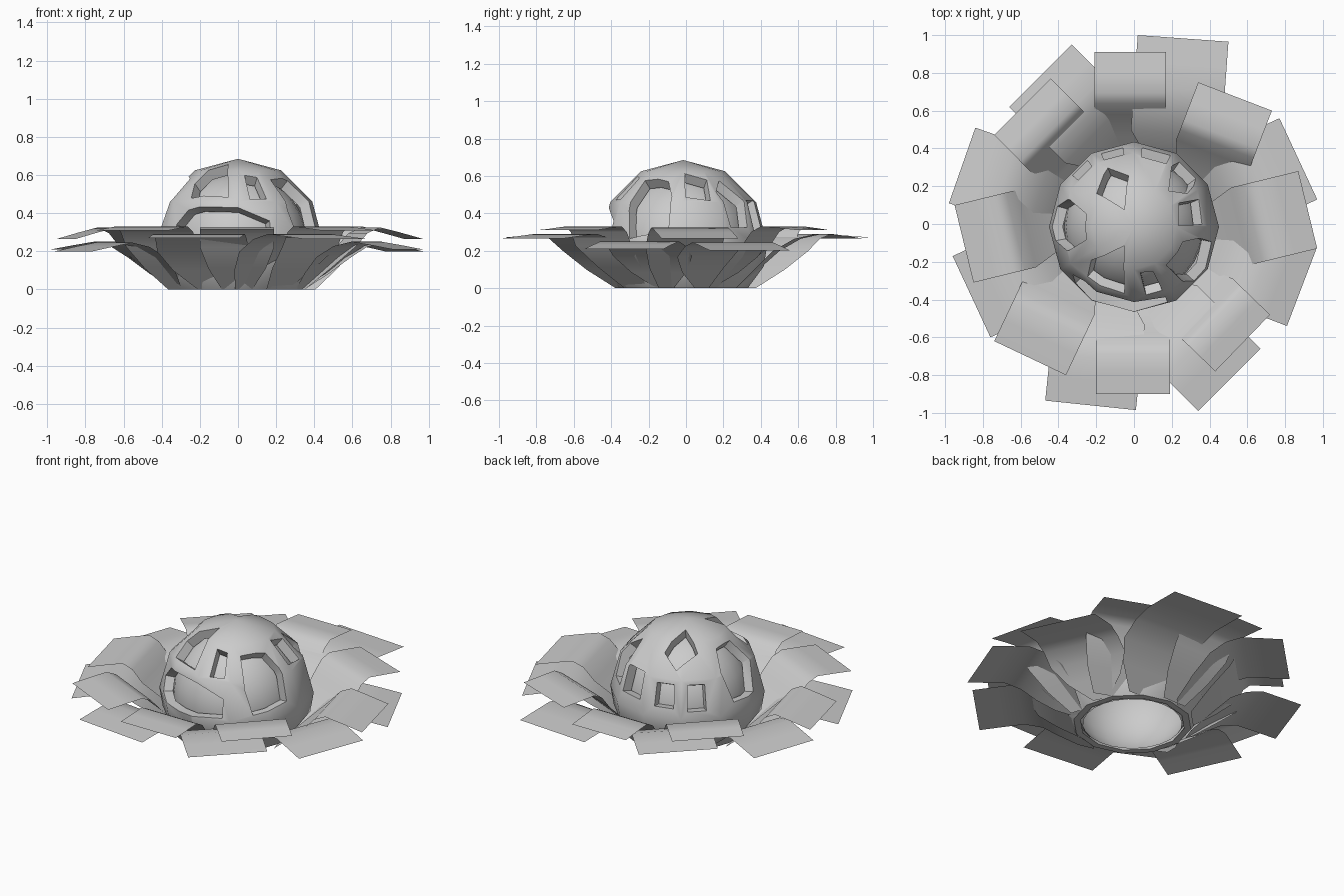
import bpy, bmesh
from math import sin, cos, pi, radians, sqrt
from mathutils import Vector

if "Cube" in bpy.data.objects:
    bpy.data.objects.remove(bpy.data.objects["Cube"])

C = Vector((0, -0.015, 0.235))   # dome centre
R = 0.45
T = 0.87                         # inner skin scale


def make_object(name, bm, recalc=True):
    if recalc:
        bmesh.ops.recalc_face_normals(bm, faces=bm.faces)
    me = bpy.data.meshes.new(name)
    bm.to_mesh(me)
    bm.free()
    ob = bpy.data.objects.new(name, me)
    bpy.context.collection.objects.link(ob)
    return ob


def smooth(ob, angle):
    bpy.ops.object.select_all(action='DESELECT')
    ob.select_set(True)
    bpy.context.view_layer.objects.active = ob
    bpy.ops.object.shade_smooth_by_angle(angle=radians(angle))


# Dome shell: 12-sided lathe with an outer and inner skin, open at the bottom
def dome_shell():
    bm = bmesh.new()
    outer = [(R * sin(a), R * cos(a)) for a in (pi / 6, pi / 3, pi / 2)]
    inner = [(r * T, z * T) for r, z in outer] + [(0.375, -0.12), (0.305, -C.z)]
    outer += [(0.43, -0.12), (0.345, -C.z)]
    rings = [[bm.verts.new(C + Vector((r * cos(i * pi / 6), r * sin(i * pi / 6), z)))
              for i in range(12)] for r, z in outer + inner[::-1]]
    top = bm.verts.new(C + Vector((0, 0, R)))
    under = bm.verts.new(C + Vector((0, 0, R * T)))
    for i in range(12):
        j = (i + 1) % 12
        for a, b in zip(rings, rings[1:]):
            bm.faces.new((a[i], a[j], b[j], b[i]))
        bm.faces.new((top, rings[0][i], rings[0][j]))
        bm.faces.new((under, rings[-1][j], rings[-1][i]))
    return make_object("dome", bm)


# Openings as (azimuth from front, elevation) outlines on the dome
def box(a0, a1, e0, e1):
    return [(a0, e0), (a1, e0), (a1, e1), (a0, e1)]


holes = [
    [(-52, 14), (-42, 25), (0, 26), (24, 17), (24, 2), (-15, -1), (-46, 3)],
    [(-27, 75), (-8, 35), (-43, 34), (-52, 48)],
    [(8, 56), (23, 54), (24, 33), (10, 33)],
    [(40, 52), (73, 51), (80, 36), (79, 9), (48, 4), (42, 25)],
    [(92, 58), (92, 35), (113, 32), (118, 52)],
    [(122, 40), (128, 12), (145, 12), (148, 32), (136, 52)],
    [(-105, 8), (-113, 32), (-105, 53), (-75, 53), (-70, 32), (-80, 8)],
    [(-156, 38), (-174, 51), (-151, 76), (-132, 52)],
    box(153, 174, 10, 32), box(-172, -156, 8, 27), box(-145, -130, 6, 27),
]


def hole_cutter():
    bm = bmesh.new()
    for pts in holes:
        dirs = [Vector((sin(radians(a)) * cos(radians(e)), -cos(radians(a)) * cos(radians(e)),
                        sin(radians(e)))) for a, e in pts]
        mid = sum(dirs, Vector()).normalized()
        near = [bm.verts.new(C + d * 0.25) for d in dirs]
        far = [bm.verts.new(C + d * 0.62) for d in dirs]
        cn, cf = bm.verts.new(C + mid * 0.25), bm.verts.new(C + mid * 0.62)
        for i in range(len(dirs)):
            j = (i + 1) % len(dirs)
            bm.faces.new((near[i], near[j], far[j], far[i]))
            bm.faces.new((cn, near[j], near[i]))
            bm.faces.new((cf, far[i], far[j]))
    ob = make_object("hole_cutter", bm)
    ob.hide_render = True
    return ob


dome = dome_shell()
cutter = hole_cutter()
mod = dome.modifiers.new("holes", 'BOOLEAN')
mod.operation = 'DIFFERENCE'
mod.solver = 'EXACT'
mod.object = cutter
bpy.context.view_layer.objects.active = dome
dome.select_set(True)
bpy.ops.object.modifier_apply(modifier=mod.name)
bpy.data.objects.remove(cutter)
smooth(dome, 40)

# Smooth inner globe behind the openings, cut open at the ground
bm = bmesh.new()
bmesh.ops.create_uvsphere(bm, u_segments=24, v_segments=14, radius=0.37)
bmesh.ops.translate(bm, verts=bm.verts, vec=C)
bmesh.ops.bisect_plane(bm, geom=bm.verts[:] + bm.edges[:] + bm.faces[:], plane_co=(0, 0, 0.002),
                       plane_no=(0, 0, 1), clear_inner=True)
smooth(make_object("inner_globe", bm, False), 60)


# Petals: sheets that widen as they rise from the base, then bend outward
def petal(name, base_width, x0, y0, x1, y1, tip, top):
    a, b = Vector((x0, y0, 0)), Vector((x1, y1, 0))
    m, half = (a + b) / 2, (b - a) / 2
    n = Vector((half.y, -half.x, 0)).normalized()
    if n.dot(m) > 0:
        n.negate()
    along = -n.dot(m)
    off2 = min(m.length_squared - along ** 2, 0.05)
    length = along - sqrt(0.34 ** 2 - off2)
    k = base_width / (2 * half.length)
    d1 = 1 - 0.68 * top / (0.93 * length)      # top of the straight slope
    d2 = (1 + d1) / 2
    prof = [(0, tip, 1), (0.2, tip + (top - tip) * 0.55, 1), (0.38, top, 1),
            ((d1 + 0.38) / 2, top * 0.91, 1), (d1, top * 0.68, 1),
            (d2, top * 0.34, 0.62 + k * 0.38), (1, 0, k)]
    bm = bmesh.new()
    rows = [[bm.verts.new(m + n * d * length + half * w * s + Vector((0, 0, z)))
             for s in (-1, 1)] for d, z, w in prof]
    for r, s in zip(rows, rows[1:]):
        f = bm.faces.new((r[0], r[1], s[1], s[0]))
        f.normal_update()
        if f.normal.z < 0:
            f.normal_flip()
    smooth(make_object(name, bm, False), 60)


upper = [
    (-0.21, 0.91, 0.17, 0.91, 0.31, 0.33), (-0.44, 0.77, -0.74, 0.47, 0.31, 0.33),
    (-0.95, 0.10, -0.85, -0.31, 0.265, 0.325), (-0.74, -0.62, -0.36, -0.80, 0.31, 0.33),
    (-0.20, -0.90, 0.19, -0.90, 0.315, 0.325), (0.43, -0.78, 0.72, -0.48, 0.31, 0.33),
    (0.97, -0.13, 0.87, 0.28, 0.265, 0.325), (0.73, 0.60, 0.34, 0.75, 0.31, 0.33),
]
lower = [
    (0.02, 1.00, 0.50, 0.965, 0.27, 0.29), (-0.33, 0.95, -0.66, 0.62, 0.265, 0.29),
    (-0.84, 0.51, -0.98, 0.11, 0.21, 0.25), (-0.96, -0.17, -0.76, -0.60, 0.20, 0.245),
    (-0.47, -0.935, 0.01, -0.985, 0.27, 0.29), (0.34, -0.99, 0.67, -0.66, 0.265, 0.29),
    (0.81, -0.54, 0.97, -0.12, 0.21, 0.25), (0.97, 0.13, 0.77, 0.56, 0.20, 0.245),
]
for i, p in enumerate(upper):
    petal(f"upper_petal_{i + 1}", 0.16, *p)
for i, p in enumerate(lower):
    petal(f"lower_petal_{i + 1}", 0.10, *p)
